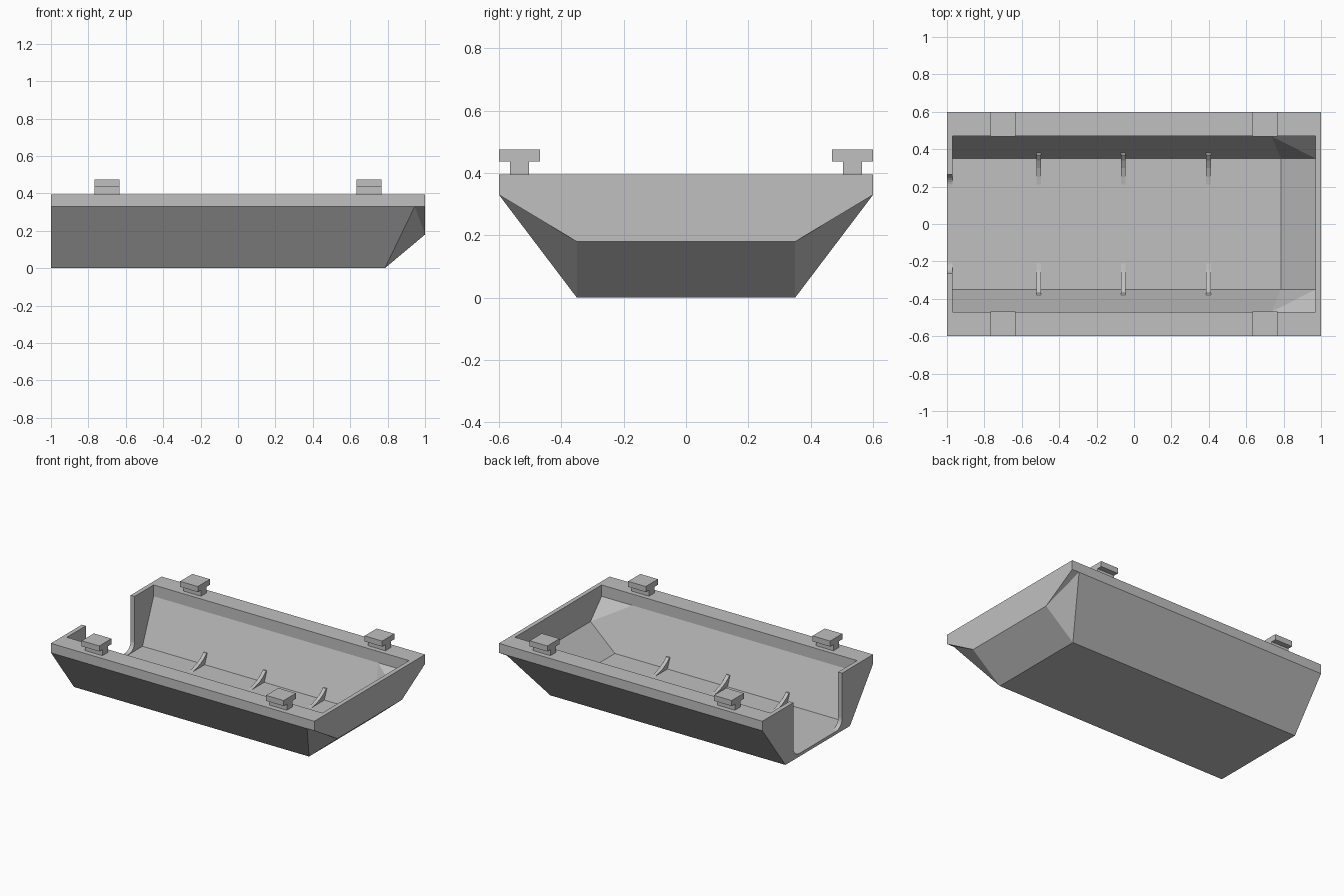
import bpy, bmesh, math

cube = bpy.data.objects.get("Cube")
if cube:
    bpy.data.objects.remove(cube, do_unlink=True)

GREY = (0.53, 0.53, 0.53, 1)
grey = bpy.data.materials.new("plain_grey")
grey.use_nodes = True
grey.diffuse_color = GREY
grey.node_tree.nodes["Principled BSDF"].inputs["Base Color"].default_value = GREY


def finish(bm, name):
    bmesh.ops.recalc_face_normals(bm, faces=bm.faces)
    mesh = bpy.data.meshes.new(name)
    bm.to_mesh(mesh)
    bm.free()
    mesh.materials.append(grey)
    obj = bpy.data.objects.new(name, mesh)
    bpy.context.collection.objects.link(obj)
    return obj


def trough(name, half):
    """Solid mirrored across y; half maps letters to +y corner points."""
    bm = bmesh.new()
    left = {k: bm.verts.new(p) for k, p in half.items()}
    right = {k: bm.verts.new((x, -y, z)) for k, (x, y, z) in half.items()}
    for side in (left, right):
        for face in ("adeb", "beghc", "dfe", "efg"):
            bm.faces.new([side[k] for k in face])
    # faces that span from one side to the other
    for chain in ("ad", "df", "fgh", "hc", "cba"):
        if len(chain) == 2:
            p, q = chain
            bm.faces.new([left[p], left[q], right[q], right[p]])
        else:
            bm.faces.new([left[k] for k in chain] + [right[k] for k in reversed(chain)])
    return finish(bm, name)


def extrude_x(name, profile, x0, x1):
    """Prism along x from a (y, z) profile."""
    bm = bmesh.new()
    face = bm.faces.new([bm.verts.new((x0, y, z)) for y, z in profile])
    new = bmesh.ops.extrude_face_region(bm, geom=[face])["geom"]
    verts = [v for v in new if isinstance(v, bmesh.types.BMVert)]
    bmesh.ops.translate(bm, verts=verts, vec=(x1 - x0, 0, 0))
    return finish(bm, name)


def cut(target, cutter):
    mod = target.modifiers.new("cut", 'BOOLEAN')
    mod.operation = 'DIFFERENCE'
    mod.solver = 'EXACT'
    mod.object = cutter
    bpy.context.view_layer.objects.active = target
    bpy.ops.object.modifier_apply(modifier=mod.name)
    bpy.data.objects.remove(cutter, do_unlink=True)


# Outer shell with a chamfered end
shell = trough("tray_shell", dict(
    a=(-1, 0.35, 0), b=(-1, 0.6, 0.33), c=(-1, 0.6, 0.395), d=(0.785, 0.35, 0),
    e=(0.945, 0.6, 0.33), f=(1, 0.35, 0.18), g=(1, 0.6, 0.33), h=(1, 0.6, 0.395)))

# Hollow interior
cavity = trough("cavity_cutter", dict(
    a=(-0.97, 0.35, 0.02), b=(-0.97, 0.47, 0.317), c=(-0.97, 0.47, 0.6),
    d=(0.785, 0.35, 0.02), e=(0.735, 0.47, 0.317), f=(0.97, 0.35, 0.19),
    g=(0.97, 0.47, 0.317), h=(0.97, 0.47, 0.6)))
cut(shell, cavity)

# U-shaped opening through the end wall
WIDE, LOW, R, STEPS = 0.265, 0.021, 0.065, 8
arc = [(WIDE - R + R * math.sin(t), LOW + R - R * math.cos(t))
       for t in (math.pi / 2 * i / STEPS for i in range(STEPS + 1))]
half = arc + [(WIDE, 0.6)]
notch = half + [(-y, z) for y, z in reversed(half)]
cut(shell, extrude_x("notch_cutter", notch, -1.1, -0.96))

# Curved gussets between the floor and the side walls
GUSSET = [(0.2, 0.018), (0.25, 0.026), (0.3, 0.042), (0.34, 0.064),
          (0.37, 0.09), (0.38, 0.09), (0.355, 0.015)]
for s, side in ((1, "left"), (-1, "right")):
    for i, x in enumerate((-0.51, -0.058, 0.398)):
        extrude_x(f"gusset_{side}_{i + 1}", [(s * y, z) for y, z in GUSSET],
                  x - 0.0125, x + 0.0125)

# T-shaped clips standing on the rim
CLIP = [(0.503, 0.395), (0.503, 0.437), (0.468, 0.437), (0.468, 0.475),
        (0.6, 0.475), (0.6, 0.437), (0.565, 0.437), (0.565, 0.395)]
for s, side in ((1, "left"), (-1, "right")):
    for x, end in ((-0.7, "open_end"), (0.7, "closed_end")):
        extrude_x(f"clip_{side}_{end}", [(s * y, z) for y, z in CLIP],
                  x - 0.067, x + 0.067)
